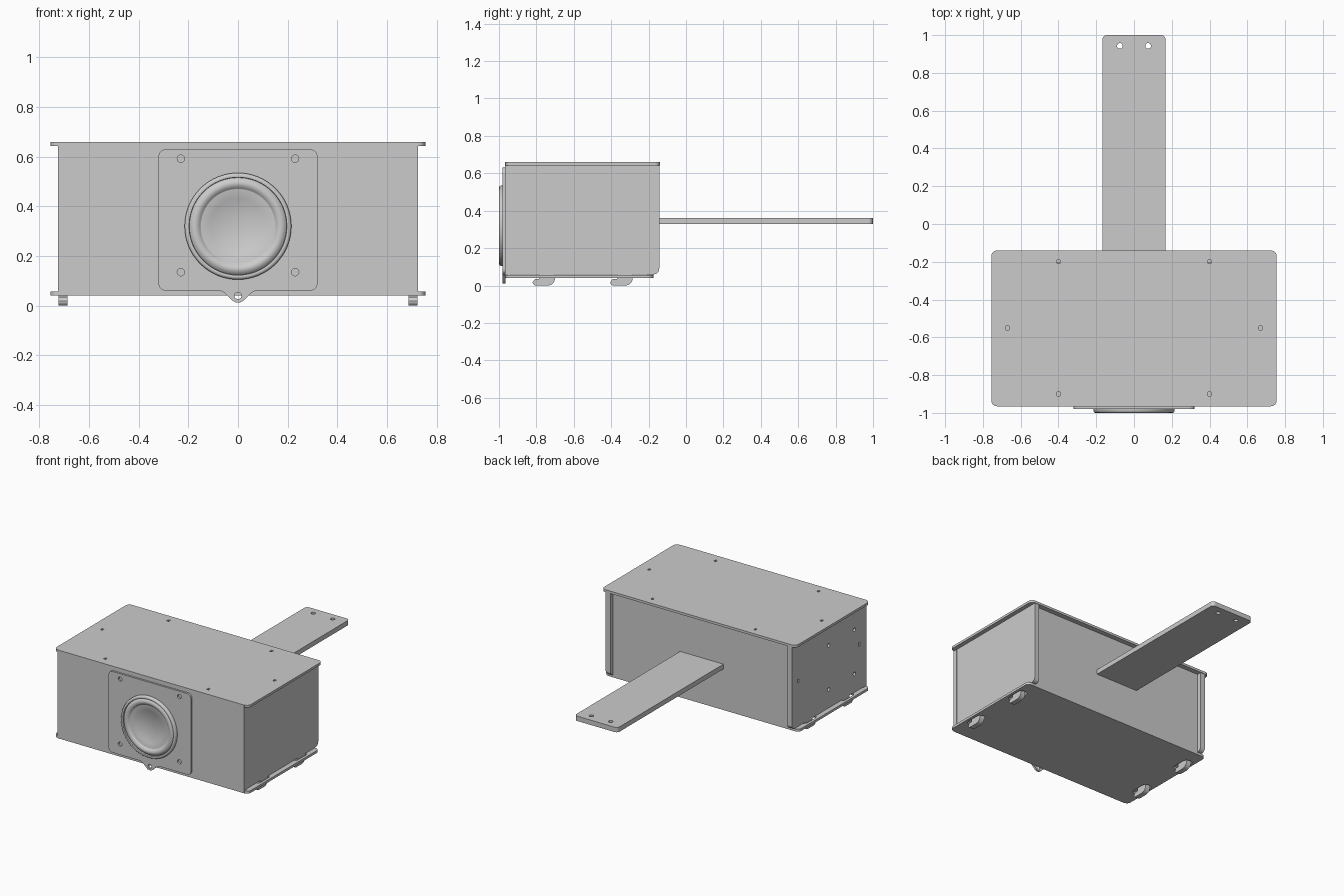
import bpy, bmesh, math
from math import pi, sin, cos, radians

if "Cube" in bpy.data.objects:
    bpy.data.objects.remove(bpy.data.objects["Cube"])

XY = (0, 0, 0)
XZ = (pi / 2, 0, 0)
YZ = (pi / 2, 0, pi / 2)


def arc(cx, cy, r, a0, a1, n=8):
    return [(cx + r * cos(radians(a0 + (a1 - a0) * i / n)),
             cy + r * sin(radians(a0 + (a1 - a0) * i / n))) for i in range(n + 1)]


def circle(cx, cy, r, n=20):
    return arc(cx, cy, r, 0, 360, n)[:-1]


def rrect(x0, y0, x1, y1, r=(0, 0, 0, 0)):
    """Rounded rectangle; radii order: bottom-left, bottom-right, top-right, top-left."""
    if not isinstance(r, tuple):
        r = (r,) * 4
    pts = []
    for k, (x, y, sx, sy) in enumerate([(x0, y0, 1, 1), (x1, y0, -1, 1), (x1, y1, -1, -1), (x0, y1, 1, -1)]):
        if r[k]:
            pts += arc(x + sx * r[k], y + sy * r[k], r[k], 180 + 90 * k, 270 + 90 * k)
        else:
            pts.append((x, y))
    return pts


def plate(name, outlines, lo, hi, plane):
    """Flat sheet from an outline plus hole outlines, spanning lo..hi along its normal axis."""
    cu = bpy.data.curves.new(name, 'CURVE')
    cu.dimensions = '2D'
    cu.fill_mode = 'BOTH'
    cu.extrude = (hi - lo) / 2
    for pts in outlines:
        s = cu.splines.new('POLY')
        s.points.add(len(pts) - 1)
        for p, (x, y) in zip(s.points, pts):
            p.co = (x, y, 0, 1)
        s.use_cyclic_u = True
    tmp = bpy.data.objects.new(name + "_outline", cu)
    bpy.context.collection.objects.link(tmp)
    bpy.context.view_layer.update()
    me = bpy.data.meshes.new_from_object(tmp.evaluated_get(bpy.context.evaluated_depsgraph_get()))
    bpy.data.objects.remove(tmp)
    bm = bmesh.new()
    bm.from_mesh(me)
    bmesh.ops.remove_doubles(bm, verts=bm.verts, dist=1e-5)
    bmesh.ops.recalc_face_normals(bm, faces=bm.faces)
    for f in bm.faces:
        f.smooth = False
    bm.to_mesh(me)
    bm.free()
    ob = bpy.data.objects.new(name, me)
    bpy.context.collection.objects.link(ob)
    mid = (lo + hi) / 2
    ob.rotation_euler = plane
    ob.location = {XY: (0, 0, mid), XZ: (0, mid, 0), YZ: (mid, 0, 0)}[plane]
    return ob


# Top cover with small screw slots
slots = [rrect(x - .008, y - .01, x + .008, y + .01)
         for x, y in [(-.4, -.2), (.4, -.2), (-.4, -.9), (.4, -.9), (-.67, -.55), (.67, -.55)]]
plate("top_cover", [rrect(-.755, -.965, .755, -.14, .03)] + slots, .643, .66, XY)

# Bottom plate with openings around the hooks
hook_y = (-.82, -.405)
openings = [rrect(s * .703 - .033, y - .01, s * .703 + .033, y + .135, .03) for s in (-1, 1) for y in hook_y]
plate("bottom_plate", [rrect(-.755, -.965, .755, -.175, .03)] + openings, .04, .057, XY)

# Front and back panels
plate("front_panel", [rrect(-.725, .04, .725, .66)], -.967, -.935, XZ)
plate("back_panel", [rrect(-.688, .057, .688, .643)], -.205, -.175, XZ)

# Side panels, with connector holes on the left one only
side = rrect(-.935, .06, -.143, .643, (0, .03, 0, 0))
side_holes = [circle(y, z, .013) for y in (-.55, -.835) for z in (.19, .5)]
side_holes += [rrect(y - .008, .365, y + .008, .39) for y in (-.21, -.89)]
plate("right_side_panel", [side], .688, .724, YZ)
plate("left_side_panel", [side] + side_holes, -.724, -.688, YZ)

# Hook feet below the side panels
for s, label in ((-1, "left"), (1, "right")):
    for y, end in zip(hook_y, ("front", "back")):
        hook = arc(y + .018, .018, .018, 180, 270) + arc(y + .08, .04, .04, 270, 360)
        hook += [(y + .12, .062), (y + .035, .062), (y + .035, .034), (y + .012, .034)]
        c = s * .705
        plate(f"{label}_{end}_hook", [hook], c - .018, c + .018, YZ)

# Mounting arm at the back
plate("rear_arm", [rrect(-.168, -.18, .168, 1.0, (0, 0, .025, .025)),
                   circle(-.075, .943, .015), circle(.075, .943, .015)], .328, .362, XY)

# Speaker mounting plate with hanging tab
outline = arc(-.29, .09, .03, 180, 270) + [(-.07, .06), (-.055, .052)]
outline += arc(0, .045, .033, 225, 315)
outline += [(.055, .052), (.07, .06)] + arc(.29, .09, .03, 270, 360)
outline += arc(.29, .6, .03, 0, 90) + arc(-.29, .6, .03, 90, 180)
screws = [circle(x, z, .015) for x in (-.23, .23) for z in (.135, .592)]
plate("speaker_plate", [outline, circle(0, .04, .014)] + screws, -.98, -.966, XZ)

# Speaker: lathed rim, rolled surround and flat cone
profile = [(.215, -.975), (.215, -.99), (.211, -.997), (.204, -1.0), (.197, -.998)]
profile += [(.173 + .024 * cos(a), -.992 + .007 * cos(2 * a)) for a in
            [pi * i / 10 for i in range(1, 10)]]
profile += [(.149, -.986), (.116, -.986), (.113, -.984)]
N = 64
bm = bmesh.new()
rings = [[bm.verts.new((r * cos(2 * pi * i / N), y, .32 + r * sin(2 * pi * i / N))) for i in range(N)]
         for r, y in profile]
for a, b in zip(rings, rings[1:]):
    for i in range(N):
        j = (i + 1) % N
        bm.faces.new((a[i], a[j], b[j], b[i]))
bm.faces.new(rings[-1])
bm.faces.new(rings[0][::-1])
bmesh.ops.recalc_face_normals(bm, faces=bm.faces)
me = bpy.data.meshes.new("speaker_cone")
bm.to_mesh(me)
bm.free()
speaker = bpy.data.objects.new("speaker_cone", me)
bpy.context.collection.objects.link(speaker)
bpy.ops.object.select_all(action='DESELECT')
speaker.select_set(True)
bpy.context.view_layer.objects.active = speaker
bpy.ops.object.shade_smooth_by_angle(angle=radians(40))
